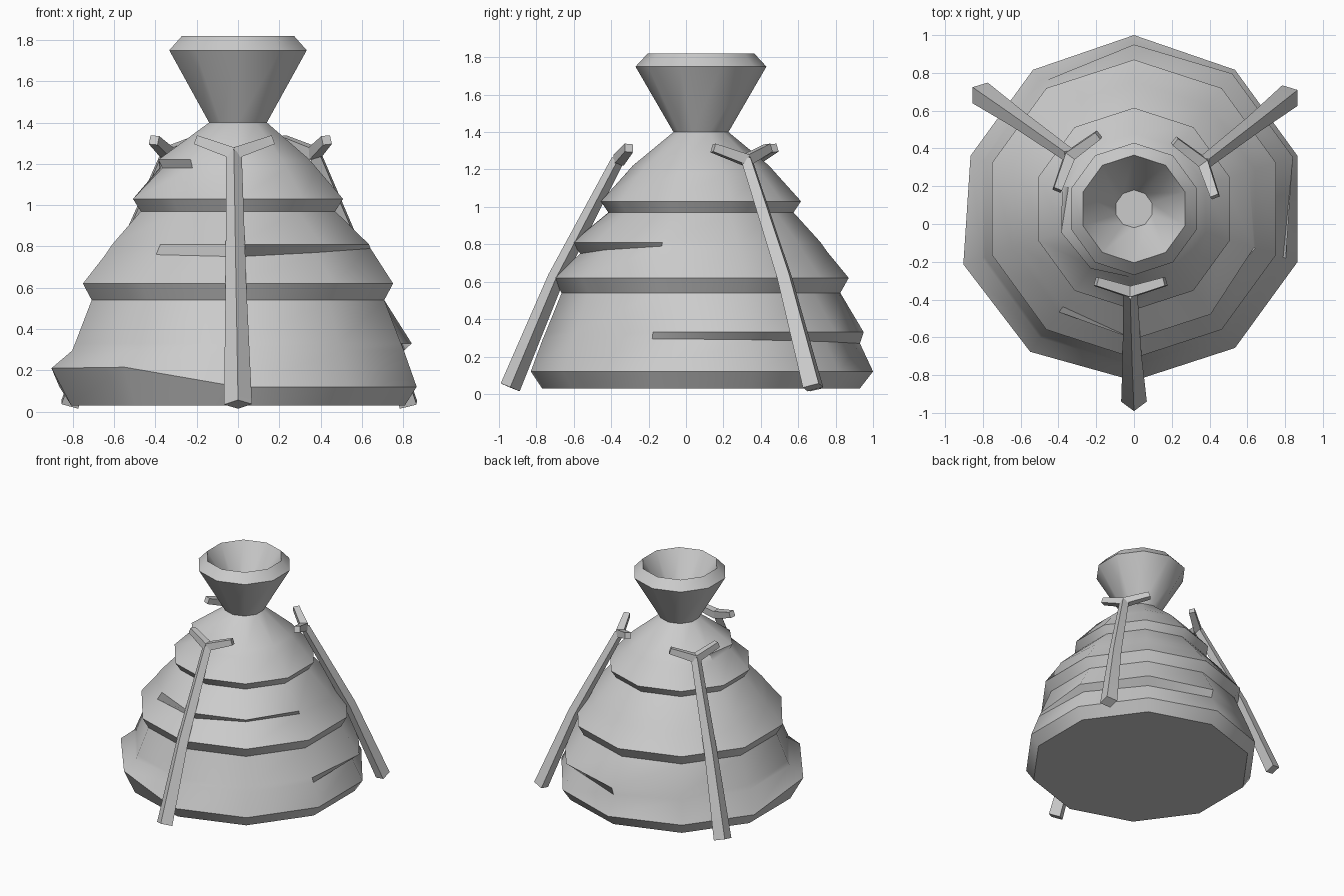
import bpy, bmesh, math
from mathutils import Vector

if "Cube" in bpy.data.objects:
    bpy.data.objects.remove(bpy.data.objects["Cube"])

CENTRE = Vector((0, 0.08, 0))
clay = bpy.data.materials.new("plain_grey")
clay.diffuse_color = (0.6, 0.6, 0.6, 1)
clay.use_nodes = True
clay.node_tree.nodes["Principled BSDF"].inputs["Base Color"].default_value = clay.diffuse_color


def finish(bm, name, angle):
    bmesh.ops.recalc_face_normals(bm, faces=bm.faces)
    me = bpy.data.meshes.new(name)
    bm.to_mesh(me)
    bm.free()
    me.materials.append(clay)
    ob = bpy.data.objects.new(name, me)
    bpy.context.collection.objects.link(ob)
    bpy.ops.object.select_all(action='DESELECT')
    ob.select_set(True)
    bpy.context.view_layer.objects.active = ob
    bpy.ops.object.shade_smooth_by_angle(angle=math.radians(angle))
    return ob


def skin(bm, rings):
    """Join successive rings of vertices with quads and cap both ends."""
    for a, b in zip(rings, rings[1:]):
        n = len(a)
        for i in range(n):
            bm.faces.new((a[i], a[(i + 1) % n], b[(i + 1) % n], b[i]))
    bm.faces.new(rings[0][::-1])
    bm.faces.new(rings[-1])


def lathe(name, profile, angle=40):
    """Ten-sided lathe; each ring is (radius, z, {corner: (radius, z)})."""
    bm = bmesh.new()
    rings = []
    for r, z, dents in profile:
        ring = []
        for k in range(10):
            rk, zk = dents.get(k, (r, z))
            a = math.radians(-90 + 36 * k)
            ring.append(bm.verts.new(CENTRE + Vector((rk * math.cos(a), rk * math.sin(a), zk))))
        rings.append(ring)
    skin(bm, rings)
    return finish(bm, name, angle)


# Layered hut body with partial ledges, running up into the chimney funnel
lathe("hut_body", [
    (0.85, 0.03, {}),
    (0.91, 0.12, {5: (0.92, 0.12), 8: (0.95, 0.21), 9: (0.935, 0.215)}),
    (0.845, 0.295, {3: (0.83, 0.29), 4: (0.82, 0.28), 5: (0.85, 0.27)}),
    (0.83, 0.33, {3: (0.885, 0.33), 4: (0.885, 0.33), 5: (0.87, 0.33)}),
    (0.745, 0.54, {}),
    (0.79, 0.62, {}),
    (0.675, 0.76, {0: (0.645, 0.75), 1: (0.635, 0.77), 2: (0.675, 0.79)}),
    (0.64, 0.81, {0: (0.69, 0.81), 1: (0.69, 0.81), 2: (0.667, 0.81)}),
    (0.495, 0.97, {}),
    (0.535, 1.03, {}),
    (0.40, 1.18, {8: (0.385, 1.18), 9: (0.375, 1.18)}),
    (0.365, 1.22, {8: (0.405, 1.22), 9: (0.39, 1.22)}),
    (0.147, 1.40, {}),
    (0.35, 1.75, {}),
    (0.285, 1.82, {}),
    (0.10, 1.52, {}),
])


def add_tube(bm, pts, sizes, side, turn):
    """Four-sided tube along pts; sizes are (sideways, depth) half widths."""
    rings = []
    for i, p in enumerate(pts):
        d = (pts[min(i + 1, len(pts) - 1)] - pts[max(i - 1, 0)]).normalized()
        u = (side - d * side.dot(d)).normalized()
        v = d.cross(u)
        w, h = sizes[i]
        ring = []
        for k in range(4):
            a = math.radians(turn + 90 * k)
            ring.append(bm.verts.new(p + u * w * math.cos(a) + v * h * math.sin(a)))
        rings.append(ring)
    skin(bm, rings)


def forked_pole(name, angle):
    a = math.radians(angle)
    out = Vector((math.cos(a), math.sin(a), 0))
    side = Vector((-math.sin(a), math.cos(a), 0))

    def at(r, t, z):
        return CENTRE + out * r + side * t + Vector((0, 0, z))

    bm = bmesh.new()
    # leaning pole
    add_tube(bm, [at(1.02, 0, 0.035), at(0.775, -0.01, 0.62), at(0.445, -0.02, 1.25)],
             [(0.068, 0.055), (0.05, 0.045), (0.038, 0.035)], side, 0)
    # two prongs of the fork
    for t in (-0.2, 0.165):
        add_tube(bm, [at(0.44, -0.02, 1.25), at(0.385, t, 1.315)],
                 [(0.04, 0.04), (0.032, 0.032)], out, 45)
    return finish(bm, name, 30)


forked_pole("front_pole", 270)
forked_pole("right_back_pole", 36)
forked_pole("left_back_pole", 143)
